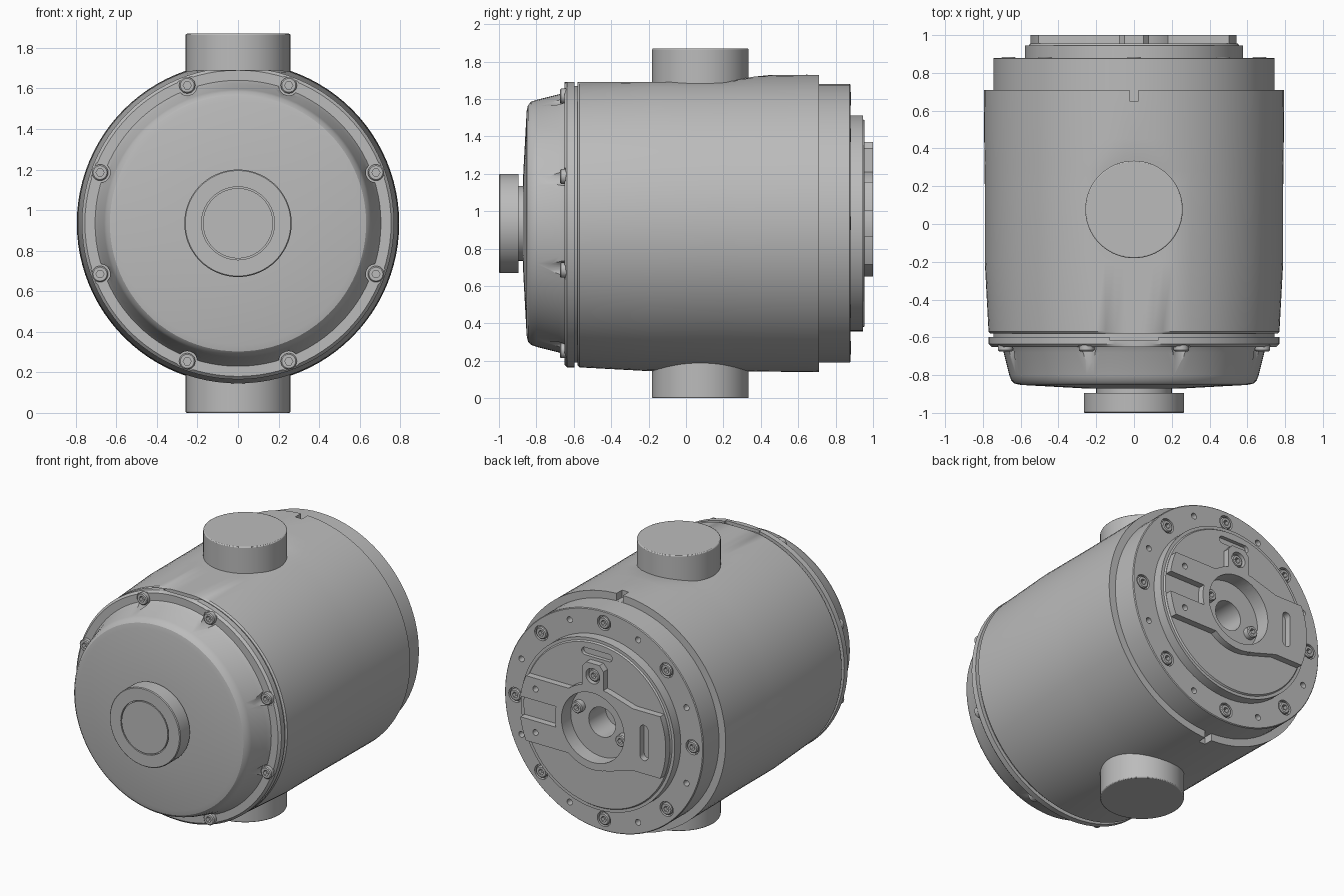
import bpy, bmesh
from math import sin, cos, pi, radians
from mathutils import Vector

AXIS = 0.935   # height of the housing's main axis

if "Cube" in bpy.data.objects:
    bpy.data.objects.remove(bpy.data.objects["Cube"])

grey = bpy.data.materials.new("cast_grey")
grey.use_nodes = True
grey.diffuse_color = (0.5, 0.5, 0.5, 1)
for node in grey.node_tree.nodes:
    if node.type == "BSDF_PRINCIPLED":
        node.inputs["Base Color"].default_value = (0.5, 0.5, 0.5, 1)


def make(name, bm, height=AXIS):
    bmesh.ops.translate(bm, verts=bm.verts, vec=(0, 0, height))
    bmesh.ops.recalc_face_normals(bm, faces=bm.faces)
    mesh = bpy.data.meshes.new(name)
    bm.to_mesh(mesh)
    bm.free()
    mesh.materials.append(grey)
    obj = bpy.data.objects.new(name, mesh)
    bpy.context.collection.objects.link(obj)
    return obj


def lathe(name, profile, cap=None, steps=96):
    """Turn (radius, y) points about the main axis; cap(y) flattens the top."""
    bm = bmesh.new()
    verts = [bm.verts.new((r, y, 0)) for r, y in profile]
    edges = [bm.edges.new(pair) for pair in zip(verts, verts[1:])]
    bmesh.ops.spin(bm, geom=verts + edges, cent=(0, 0, 0), axis=(0, 1, 0),
                   angle=2 * pi, steps=steps)
    bmesh.ops.remove_doubles(bm, verts=bm.verts, dist=1e-4)
    if cap:
        for v in bm.verts:
            v.co.z = min(v.co.z, cap(v.co.y))
    return make(name, bm)


def prism(name, points, y0, y1, height=AXIS):
    """Extrude an outline of (x, z) points along y."""
    bm = bmesh.new()
    face = bm.faces.new([bm.verts.new((x, y0, z)) for x, z in points])
    out = bmesh.ops.extrude_face_region(bm, geom=[face])["geom"]
    moved = [g for g in out if isinstance(g, bmesh.types.BMVert)]
    bmesh.ops.translate(bm, verts=moved, vec=(0, y1 - y0, 0))
    return make(name, bm, height)


def circle(x, z, r, n=24):
    return [(x + r * cos(2 * pi * i / n), z + r * sin(2 * pi * i / n)) for i in range(n)]


def rect(x0, x1, z0, z1):
    return [(x0, z0), (x1, z0), (x1, z1), (x0, z1)]


def slot(x, z, half_x, half_z, r):
    """Rounded slot outline, long in x or in z."""
    return [(x + half_x * (1 if cos(a) > 0 else -1) + r * cos(a),
             z + half_z * (1 if sin(a) > 0 else -1) + r * sin(a))
            for a in (2 * pi * (i + 0.5) / 24 for i in range(24))]


def combine(obj, outline, y0, y1, operation="DIFFERENCE"):
    tool = prism("cutter", outline, y0, y1)
    tool.hide_render = True
    mod = obj.modifiers.new("cut", "BOOLEAN")
    mod.operation, mod.object, mod.solver = operation, tool, "EXACT"
    bpy.context.view_layer.objects.active = obj
    bpy.ops.object.modifier_apply(modifier=mod.name)
    bpy.data.objects.remove(tool)


def polar(r, degrees):
    return r * cos(radians(degrees)), r * sin(radians(degrees))


def top_flat(y):
    """Height of the flattened top, blending back into the round body."""
    return 0.755 + 0.045 * min(max((y - 0.2) / 0.25, 0), 1)


# Main drum, slightly tapered, with key notches at the rear edge
drum = lathe("drum", [(0, -0.58), (0.76, -0.58), (0.77, -0.57), (0.79, -0.2), (0.79, 0.2),
                      (0.791, 0.28), (0.792, 0.36), (0.793, 0.45), (0.795, 0.71),
                      (0, 0.71)], top_flat)
for side in (1, -1):
    combine(drum, rect(-0.025, 0.025, side * 0.77 - 0.025, side * 0.77 + 0.06), 0.65, 0.8)

# Front lid with scallops that clear its screws
lid = lathe("front_lid", [(0, -0.876), (0.27, -0.87), (0.6, -0.852), (0.632, -0.845),
                          (0.65, -0.828), (0.66, -0.8), (0.69, -0.68), (0.705, -0.65),
                          (0.755, -0.65), (0.77, -0.635), (0.77, -0.597), (0.745, -0.597),
                          (0.745, -0.56), (0, -0.56)], top_flat)
lid_screws = [polar(0.725, q * 90 + a) for q in range(4) for a in (20.2, 69.8)]
for x, z in lid_screws:
    combine(lid, circle(x, z, 0.05), -0.95, -0.645)
combine(lid, rect(-0.13, 0.13, 0.735, 0.9), -0.615, -0.5)

# Front boss with a fine groove in its face
boss = lathe("front_boss", [(0, -0.8), (0.2, -0.8), (0.2, -0.9), (0.26, -0.9), (0.265, -0.895),
                            (0.265, -0.995), (0.26, -1), (0.18, -1), (0.18, -0.985),
                            (0.173, -0.985), (0.173, -1), (0, -1)], steps=72)

# Upper and lower pipe stubs
stubs = []
for name, z0, z1 in (("upper_stub", 1.4, 1.87), ("lower_stub", 0, 0.45)):
    bm = bmesh.new()
    bmesh.ops.create_cone(bm, cap_ends=True, segments=72, radius1=0.258, radius2=0.258,
                          depth=z1 - z0)
    bmesh.ops.translate(bm, verts=bm.verts, vec=(0, 0.077, 0))
    stub = make(name, bm, (z0 + z1) / 2)
    bevel = stub.modifiers.new("edge", "BEVEL")
    bevel.width, bevel.segments = 0.006, 2
    stubs.append(stub)

# Stepped rear flange and disc
rear = lathe("rear_flange", [(0, 0.65), (0.745, 0.65), (0.745, 0.875), (0.74, 0.88),
                             (0.577, 0.88), (0.577, 0.945), (0.557, 0.945), (0.55, 0.955),
                             (0, 0.955)])
rear_bolts = [polar(0.665, 45 * i) for i in range(8)]
for x, z in rear_bolts:
    combine(rear, circle(x, z, 0.05), 0.855, 0.92)
for i in range(8):
    combine(rear, circle(*polar(0.67, 45 * i + 22.5), 0.02, 16), 0.83, 0.92)
combine(rear, slot(0, 0.48, 0.09, 0, 0.025), 0.93, 1.1)

# Raised rear plate: hub, two arms, broad wing and top lug
plate = prism("rear_plate", circle(0, 0, 0.285, 72), 0.95, 1)
for shape in (rect(0.15, 0.6, 0.07, 0.22), rect(0.15, 0.6, -0.22, -0.07),
              [(-0.1, -0.27), (-0.1, 0.27), (-0.3, 0.21), (-0.6, 0.21), (-0.6, -0.21), (-0.3, -0.21)],
              [(-0.08, 0.2), (0.08, 0.2), (0.08, 0.4), (0.05, 0.435), (-0.05, 0.435), (-0.08, 0.4)]):
    combine(plate, shape, 0.95, 1, "UNION")
combine(plate, circle(0, 0, 0.548, 96), 0.9, 1.1, "INTERSECT")
combine(plate, slot(-0.385, 0, 0, 0.09, 0.03), 0.9, 1.1)
combine(plate, circle(0, 0.35, 0.052), 0.965, 1.1)
for z in (0.147, -0.147):
    combine(plate, circle(0.43, z, 0.02, 16), 0.9, 1.1)

# Central recess and shaft hole pass through plate and disc
for part in (plate, rear):
    combine(part, circle(0, 0, 0.235, 72), 0.9, 1.1)
combine(rear, circle(0, 0, 0.1, 48), 0.72, 1)

# Hex socket screw, shared by every position
screw = prism("lid_screw", circle(0, 0, 0.04), 0, 0.05, 0)
bm = bmesh.new()
bm.from_mesh(screw.data)
front = min(bm.faces, key=lambda f: f.calc_center_median().y)
bmesh.ops.inset_region(bm, faces=[front], thickness=0.006, depth=0.006)
bm.to_mesh(screw.data)
bm.free()
for v in screw.data.vertices:
    v.co.z -= AXIS * 0
tool_z = AXIS
screw.location.z = tool_z
bpy.context.view_layer.update()
combine(screw, circle(0, 0, 0.02, 6), -0.1, 0.025)


def place(name, x, y, z, turn):
    obj = bpy.data.objects.new(name, screw.data)
    obj.location = Vector((x, y, AXIS + z))
    obj.rotation_euler.z = turn
    bpy.context.collection.objects.link(obj)


for x, z in lid_screws:
    place("lid_screw", x, -0.668, z, 0)
for x, z in rear_bolts:
    place("flange_bolt", x, 0.877, z, pi)
place("lug_bolt", 0, 0.985, 0.35, pi)
for s in (1, -1):
    place("hub_bolt", 0.165 * s, 0.935, 0.07 * s, pi)

# Smooth round surfaces, keep machined edges sharp
bpy.ops.object.select_all(action="DESELECT")
for obj in [drum, lid, boss, rear, plate, screw] + stubs:
    obj.select_set(True)
    bpy.context.view_layer.objects.active = obj
bpy.ops.object.shade_smooth_by_angle(angle=radians(30))
bpy.data.objects.remove(screw)
